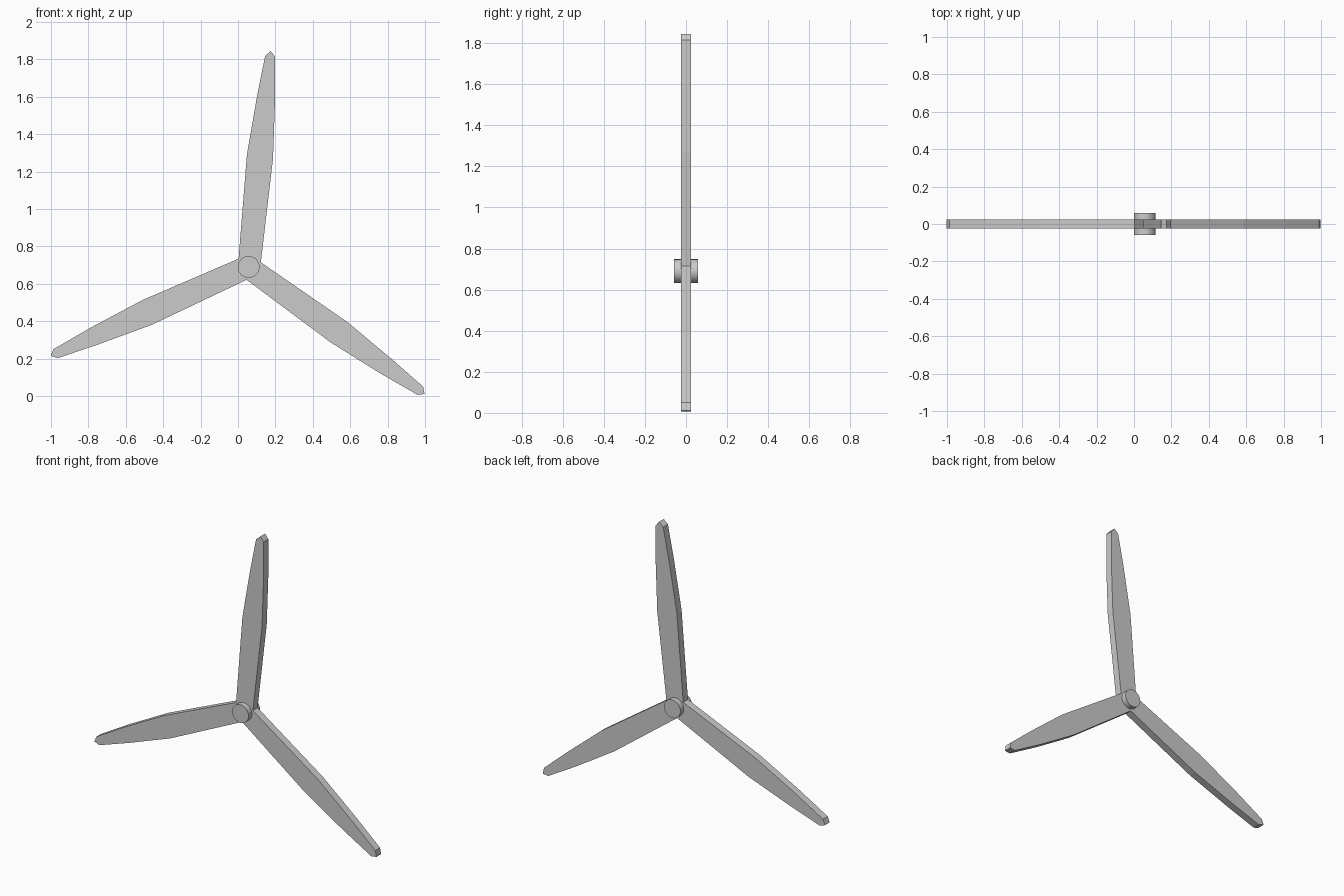
import bpy, bmesh
from math import cos, sin, tau, radians
from mathutils import Matrix

if "Cube" in bpy.data.objects:
    bpy.data.objects.remove(bpy.data.objects["Cube"])

CX, CZ = 0.057, 0.69      # hub centre
HALF = 0.024              # half blade thickness

# One blade outline relative to the hub centre, running clockwise;
# the last corner is the first corner of the next blade
blade = [(-0.054, 0.044), (-0.009, 0.604), (0.045, 0.914), (0.088, 1.128),
         (0.118, 1.154), (0.141, 1.124), (0.141, 0.888), (0.130, 0.577)]

# Three-blade rotor: the outline repeated three times and extruded
bm = bmesh.new()
verts = []
for i in range(3):
    c, s = cos(-i * tau / 3), sin(-i * tau / 3)
    for x, z in blade:
        verts.append(bm.verts.new((CX + x * c - z * s, -HALF, CZ + x * s + z * c)))
face = bm.faces.new(verts)
ext = bmesh.ops.extrude_face_region(bm, geom=[face])
bmesh.ops.translate(bm, vec=(0, 2 * HALF, 0),
                    verts=[g for g in ext["geom"] if isinstance(g, bmesh.types.BMVert)])
bmesh.ops.recalc_face_normals(bm, faces=bm.faces[:])
mesh = bpy.data.meshes.new("rotor_blades")
bm.to_mesh(mesh)
bm.free()
bpy.context.collection.objects.link(bpy.data.objects.new("rotor_blades", mesh))

# Round hub through the middle
bpy.ops.mesh.primitive_cylinder_add(vertices=48, radius=0.058, depth=0.116,
                                    location=(CX, 0, CZ), rotation=(radians(90), 0, 0))
hub = bpy.context.object
hub.name = "hub"
bpy.ops.object.shade_smooth_by_angle(angle=radians(30))
